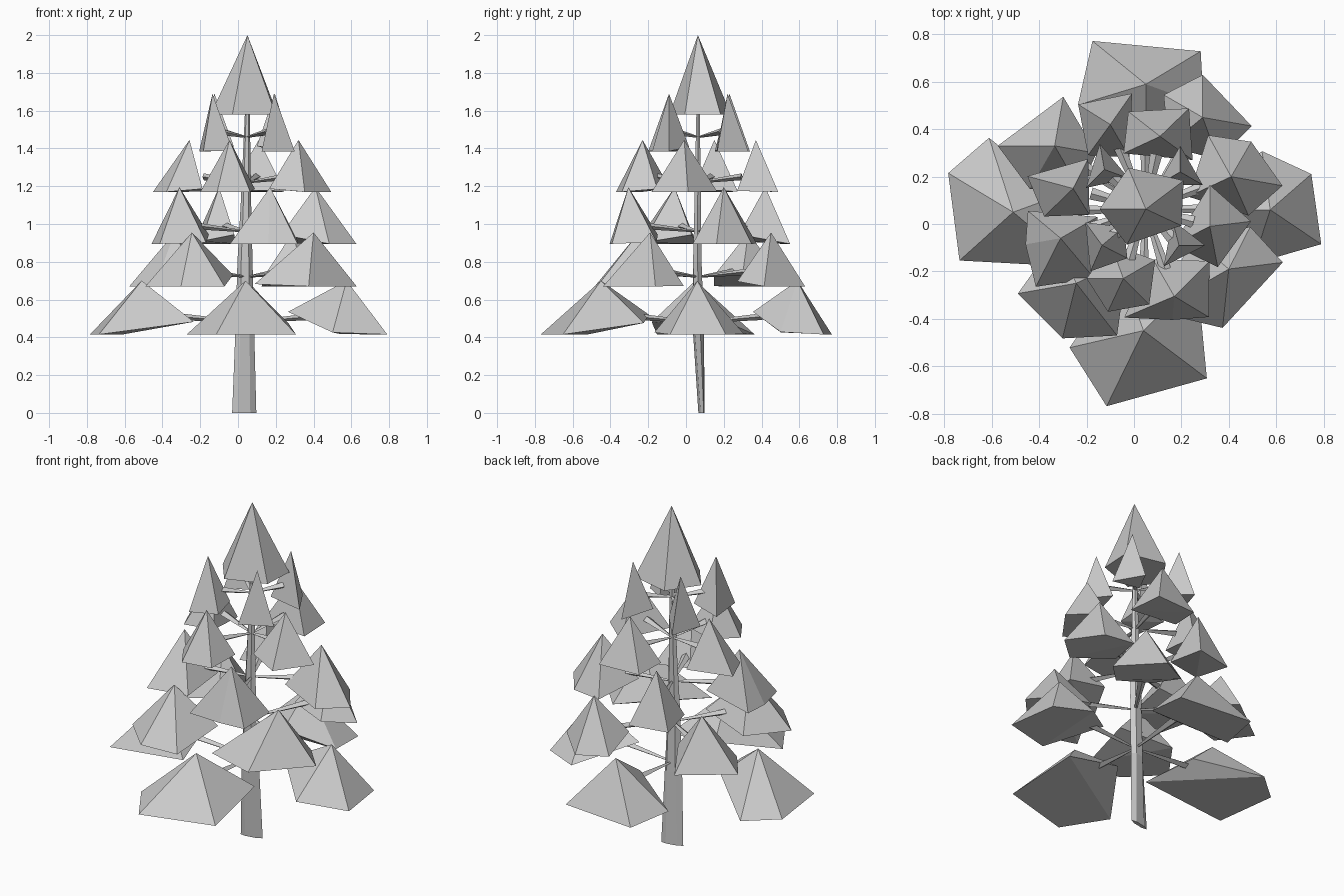
import bpy, bmesh
from math import sin, cos, radians, pi, atan2
from mathutils import Vector

if "Cube" in bpy.data.objects:
    bpy.data.objects.remove(bpy.data.objects["Cube"])

CX, CY = 0.045, 0.065   # trunk axis


def make(name, verts, faces):
    bm = bmesh.new()
    vs = [bm.verts.new(v) for v in verts]
    for f in faces:
        bm.faces.new([vs[i] for i in f])
    bmesh.ops.recalc_face_normals(bm, faces=bm.faces)
    me = bpy.data.meshes.new(name)
    bm.to_mesh(me)
    bm.free()
    ob = bpy.data.objects.new(name, me)
    bpy.context.collection.objects.link(ob)
    return ob


def loft(name, rings):
    """Skin equal-length rings of points and cap both ends."""
    n = len(rings[0])
    verts = [p for r in rings for p in r]
    faces = [tuple(range(n)), tuple(range(len(verts) - n, len(verts)))]
    for k in range(len(rings) - 1):
        for i in range(n):
            j = (i + 1) % n
            faces.append((k * n + i, k * n + j, k * n + n + j, k * n + n + i))
    return make(name, verts, faces)


def clump(name, x, y, z_top, z_base, lift, corners):
    """Needle clump: pyramid whose trunk-side corner is lifted.
    corners = (world angle in degrees, radius)."""
    out = Vector((x - CX, y - CY))
    out = out.normalized() if out.length > 0.05 else Vector((0, 0))
    corners = sorted((a % 360, r) for a, r in corners)
    n = len(corners)
    verts = []
    for a, r in corners:
        d = Vector((cos(radians(a)), sin(radians(a))))
        verts.append((x + r * d.x, y + r * d.y, z_base + lift * max(0, -d.dot(out)) ** 2))
    verts.append((x, y, z_top))
    faces = [(i, (i + 1) % n, n) for i in range(n)]
    if n == 3:
        faces.append((0, 1, 2))
    else:   # innermost corner folds up
        k = max(range(n), key=lambda i: verts[i][2])
        faces += [tuple((k + i) % n for i in range(1, n)), ((k - 1) % n, k, (k + 1) % n)]
    return make(name, verts, faces)


def branch(name, x, y, z, reach):
    """Flat four-sided twig, thin at the trunk and wider in the clump."""
    a = atan2(y - CY, x - CX)
    side = Vector((-sin(a), cos(a), 0))
    end = Vector((CX + reach * (x - CX), CY + reach * (y - CY), z + 0.02))
    rings = []
    for p, w in ((Vector((CX, CY, z - 0.01)), 0.007), (end, 0.026)):
        rings.append([p + side * w, p + Vector((0, 0, w * 0.7)),
                      p - side * w, p - Vector((0, 0, w * 0.7))])
    loft(name, rings)


def tier(name, z_top, z_base, lift, z_branch, reach, clumps):
    for i, (x, y, corners) in enumerate(clumps, 1):
        clump(f"{name}_foliage_{i}", x, y, z_top, z_base, lift, corners)
        branch(f"{name}_branch_{i}", x, y, z_branch, reach)


def even(r, *angles):
    return [(a, r) for a in angles]


# trunk: flattened at the foot, tapering upward
trunk = []
for z, x, y, rx, ry, slant in ((0, .033, .082, .064, .012, .012), (.43, .036, .066, .05, .028, .01),
                               (.8, .037, .06, .04, .026, 0), (1.1, .042, .062, .028, .02, 0),
                               (1.62, .05, .064, .012, .01, 0)):
    trunk.append([(x + rx * cos(k * pi / 3), y + ry * sin(k * pi / 3) + slant * cos(k * pi / 3), z)
                  for k in range(6)])
loft("trunk", trunk)

# foliage tiers from the bottom up
tier("bottom_tier", .70, .415, .12, .49, .65, [
    (-.51, .05, [(20, .21), (108, .33), (149, .32), (222, .305), (320, .36)]),
    (.04, -.45, [(45, .32), (110, .27), (193, .32), (244, .355), (323, .335)]),
    (.05, .59, [(31, .27), (141, .29), (197, .3), (270, .235), (340, .26)]),
    (.575, .06, [(41, .23), (98, .25), (180, .31), (252, .24), (326, .26)])])

tier("second_tier", .955, .67, .07, .73, .75, [
    (-.244, -.25, [(25, .24), (115, .2), (190, .25), (256, .24), (308, .28)]),
    (.40, -.19, [(7, .23), (63, .2), (140, .2), (210, .36), (264, .25)]),
    (.29, .45, [(350, .21), (90, .18), (150, .19), (220, .19), (290, .19)]),
    (-.335, .33, [(80, .21), (180, .24), (240, .21), (300, .21), (350, .18)])])

tier("third_tier", 1.195, .895, .05, .97, .75, [
    (-.31, -.06, [(30, .18), (140, .18), (190, .15), (243, .23), (310, .22)]),
    (.17, -.305, [(329, .17), (45, .21), (120, .18), (203, .23), (265, .1)]),
    (.41, .2, [(350, .22), (60, .17), (119, .2), (205, .2), (294, .18)]),
    (-.1, .42, even(.16, 55, 148, 234, 300))])

tier("fourth_tier", 1.445, 1.17, .03, 1.23, .75, [
    (.11, .37, even(.17, 44, 142, 205, 324)),
    (.32, -.01, even(.175, 7, 90, 207, 281)),
    (-.045, -.23, even(.155, 30, 110, 180, 245, 315)),
    (-.257, .15, [(63, .14), (165, .2), (224, .17), (302, .13)])])

tier("fifth_tier", 1.69, 1.385, .03, 1.47, .8, [
    (-.135, -.09, even(.12, 40, 126, 246, 333)),
    (.19, -.09, even(.11, 0, 105, 234)),
    (.195, .22, even(.11, 330, 90, 210)),
    (-.125, .23, even(.11, 340, 100, 225))])

# crown
clump("crown_foliage", .05, .063, 2.0, 1.58, 0,
      [(37, .2), (113, .19), (180, .195), (242, .17), (335, .165)])
